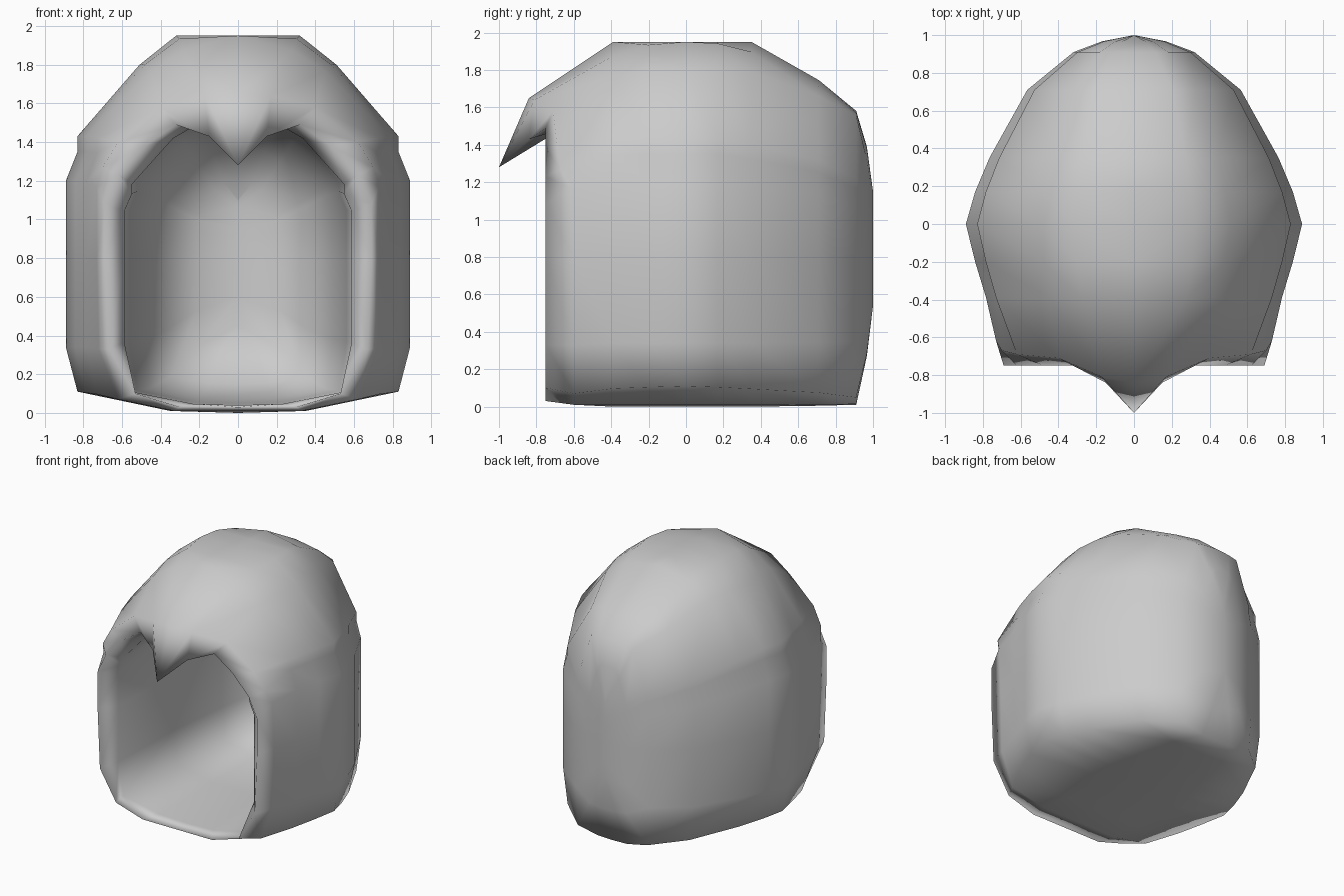
import bpy, bmesh
from math import hypot

if "Cube" in bpy.data.objects:
    bpy.data.objects.remove(bpy.data.objects["Cube"])

# widest half cross-section (x, z), from bottom centre up to top centre
BASE = [(0, 0), (.35, .01), (.83, .11), (.89, .34), (.89, .8), (.89, 1.2),
        (.83, 1.35), (.83, 1.43), (.51, 1.82), (.32, 1.94), (0, 1.955)]


def section(y, s, lo, hi):
    """Base section at depth y: width scaled by s, height squeezed to lo..hi."""
    pts = []
    for i, (x, z) in enumerate(BASE):
        if i <= 2:
            z *= s
        if z < .8:
            z = lo + z * (.8 - lo) / .8
        else:
            z = .8 + (z - .8) * (hi - .8) / 1.155
        pts.append((x * s, y, z))
    return pts


def domed(y, s, lo, hi):
    """Outer section whose crown follows a round, flat-topped dome."""
    pts = section(y, s, lo, hi)
    for i in (8, 9, 10):
        x = pts[i][0]
        d = max(0, hypot(x, y / 1.25) - .32)
        pts[i] = (x, y, 1.95 - .7 * d - .5 * d * d)
    return pts


# rim of the opening, with the pointed brim at the top
rim = [(0, -.75, .03), (.3, -.75, .03), (.53, -.75, .1), (.67, -.75, .33),
       (.69, -.75, .8), (.69, -.75, 1.08), (.62, -.75, 1.23), (.48, -.75, 1.38),
       (.32, -.75, 1.49), (.15, -.84, 1.43), (0, -1, 1.28)]
# outer loop just behind the rim
brow = [(0, -.6, .01), (.33, -.6, .01), (.62, -.6, .07), (.72, -.6, .33),
        (.73, -.6, .8), (.73, -.62, 1.17), (.7, -.67, 1.27), (.62, -.69, 1.4),
        (.4, -.71, 1.58), (.17, -.81, 1.64), (0, -.84, 1.65)]

outer = [section(1, 0, .54, 1.15), section(.967, .19, .27, 1.39)]
outer += [domed(*a) for a in [
    (.91, .36, .01, 1.57), (.71, .635, .005, 1.75), (.35, .86, 0, 1.9),
    (.17, .945, 0, 1.955), (0, 1, 0, 1.955), (-.2, .945, 0, 1.955),
    (-.39, .88, 0, 1.94)]]
# cavity: narrows steadily from the rim to the back wall
inner = [section(*a) for a in [
    (-.64, .66, .04, 1.5), (0, .63, .05, 1.52), (.5, .55, .07, 1.48),
    (.74, .42, .15, 1.36), (.85, .24, .33, 1.2), (.88, 0, .45, 1.1)]]
loops = outer + [brow, rim] + inner

# hollow hood: loft outside, over the rim, into the cavity
bm = bmesh.new()
rows = [[bm.verts.new(p) for p in loop] for loop in loops]
for a, b in zip(rows, rows[1:]):
    for i in range(len(a) - 1):
        bm.faces.new((a[i], a[i + 1], b[i + 1], b[i]))

# mirror the half to the other side
bmesh.ops.mirror(bm, geom=bm.verts[:] + bm.edges[:] + bm.faces[:],
                 axis='X', merge_dist=.0005)
bmesh.ops.remove_doubles(bm, verts=bm.verts[:], dist=.0005)
bmesh.ops.recalc_face_normals(bm, faces=bm.faces[:])
for f in bm.faces:
    f.smooth = True

mesh = bpy.data.meshes.new("hood_shell")
bm.to_mesh(mesh)
bm.free()
hood = bpy.data.objects.new("hood_shell", mesh)
bpy.context.collection.objects.link(hood)
